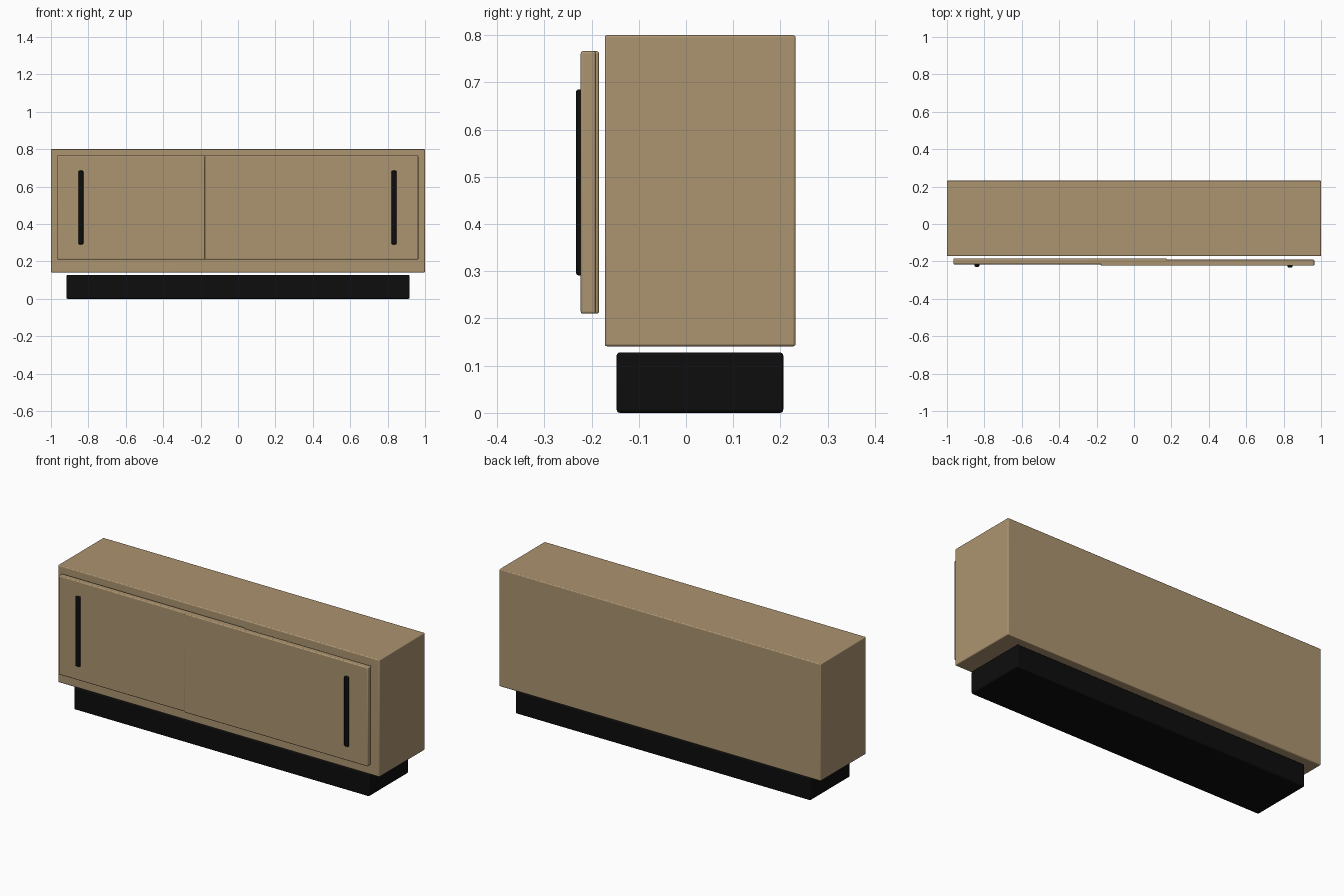
import bpy
import bmesh
from mathutils import Vector

cube = bpy.data.objects.get("Cube")
if cube:
    bpy.data.objects.remove(cube, do_unlink=True)


def material(name, rgb):
    m = bpy.data.materials.new(name)
    m.use_nodes = True
    m.diffuse_color = (*rgb, 1)
    bsdf = next(n for n in m.node_tree.nodes if n.type == 'BSDF_PRINCIPLED')
    bsdf.inputs["Base Color"].default_value = (*rgb, 1)
    return m


WOOD = material("light wood", (0.413, 0.296, 0.162))
BLACK = material("matte black", (0.004, 0.004, 0.004))


def box(name, lo, hi, mat, bevel):
    """Softly bevelled box between two opposite corners."""
    lo, hi = Vector(lo), Vector(hi)
    bm = bmesh.new()
    bmesh.ops.create_cube(bm, size=1)
    bmesh.ops.scale(bm, vec=hi - lo, verts=bm.verts)
    mesh = bpy.data.meshes.new(name)
    bm.to_mesh(mesh)
    bm.free()
    mesh.materials.append(mat)
    ob = bpy.data.objects.new(name, mesh)
    ob.location = (lo + hi) / 2
    bpy.context.collection.objects.link(ob)
    mod = ob.modifiers.new("soft edges", 'BEVEL')
    mod.width = bevel
    mod.segments = 3
    bpy.ops.object.select_all(action='DESELECT')
    ob.select_set(True)
    bpy.context.view_layer.objects.active = ob
    bpy.ops.object.shade_smooth_by_angle()
    return ob


# Cabinet body on a recessed plinth
box("cabinet_body", (-1, -0.172, 0.141), (1, 0.232, 0.8), WOOD, 0.005)
box("plinth", (-0.918, -0.147, 0), (0.918, 0.206, 0.128), BLACK, 0.007)

# Overlapping sliding doors, one in front of the other
box("right_door", (-0.966, -0.216, 0.21), (0.175, -0.184, 0.766), WOOD, 0.005)
box("left_door", (-0.178, -0.223, 0.21), (0.964, -0.191, 0.766), WOOD, 0.005)

# Slim vertical handles
for name, x, front in (("right_handle", -0.84, -0.229), ("left_handle", 0.834, -0.233)):
    box(name, (x - 0.013, front, 0.291), (x + 0.013, front + 0.017, 0.685), BLACK, 0.006)
